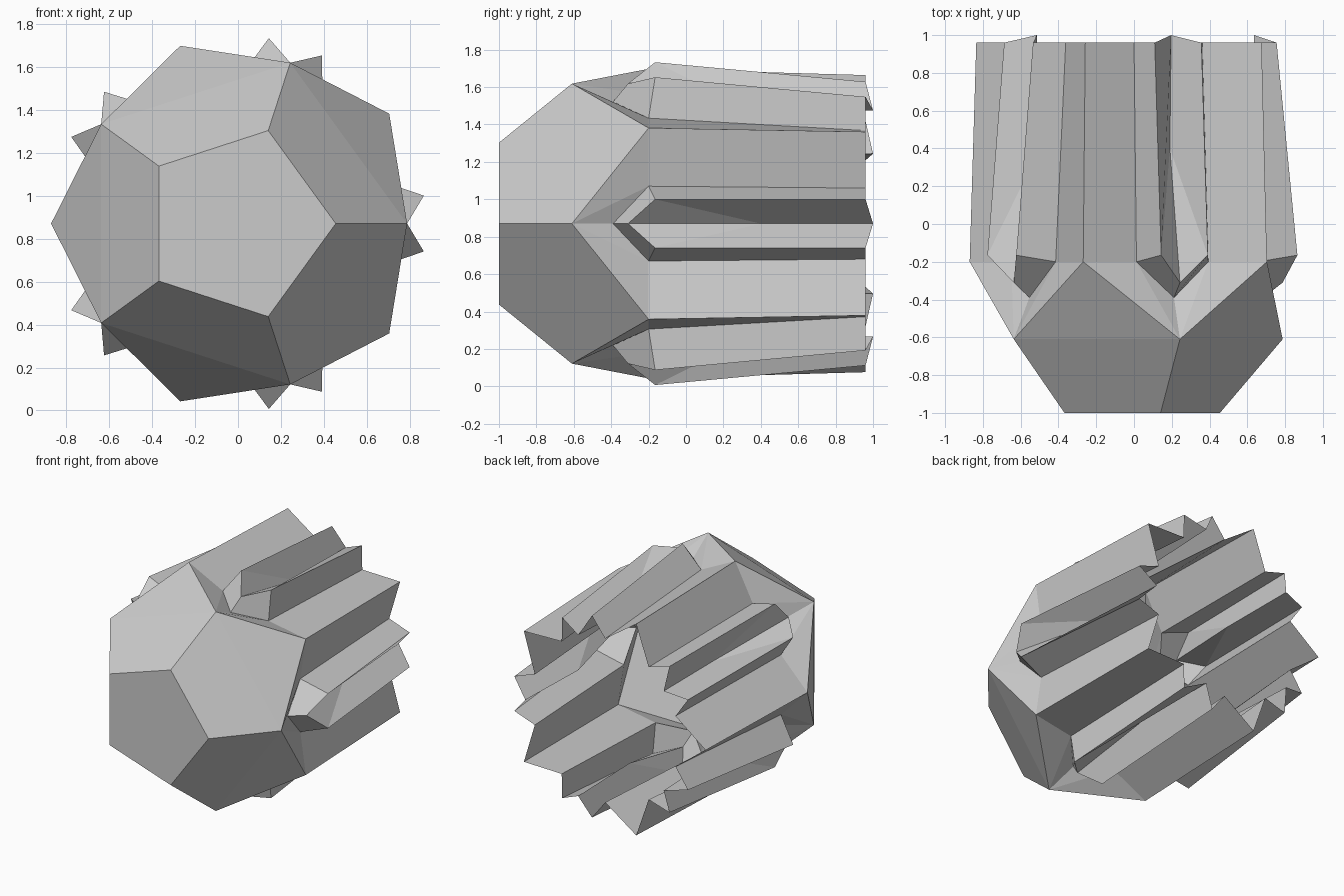
import bpy, bmesh, math

if "Cube" in bpy.data.objects:
    bpy.data.objects.remove(bpy.data.objects["Cube"])

CZ = 0.87          # height of the shell's axis, which runs along y
bm = bmesh.new()
cache = {}

def v(sector, along, out, side=0.0, half=0):
    """Vertex in a sector frame: y position, distance out and sideways offset."""
    a = math.radians(72 * sector + 36 * half)
    x = out * math.cos(a) - side * math.sin(a)
    z = out * math.sin(a) + side * math.cos(a) + CZ
    key = (round(x, 4), round(along, 4), round(z, 4))
    if key not in cache:
        cache[key] = bm.verts.new((x, along, z))
    return cache[key]

def front(k): return v(k, -1.0, 0.455)
def shoulder(k): return v(k, -0.61, 0.787)
def lobe(k, h): return v(k, -0.20, 0.87, 0, h)
def lobe_rim(k, h): return v(k, 0.96, 0.835, 0, h)

# Front pentagon
bm.faces.new([front(k) for k in range(5)])

for k in range(5):
    n = (k + 1) % 5
    # Sloping pentagonal side face, split along its slight crease
    bm.faces.new([front(k), front(n), shoulder(n), shoulder(k)])
    bm.faces.new([shoulder(k), shoulder(n), lobe(k, 1)])

    base = v(k, -0.39, 0.685)
    tip = v(k, -0.31, 0.787)
    groove = v(k, 0.40, 0.615)
    groove_rim = v(k, 1.0, 0.636)
    for s in (1, -1):
        valley = v(k, -0.20, 0.658, 0.20 * s)
        valley_rim = v(k, 0.96, 0.585, 0.19 * s)
        spike = v(k, -0.165, 0.865, 0.13 * s)
        spike_rim = v(k, 0.96, 0.755, 0.13 * s)
        # Recessed wall behind the shoulder
        bm.faces.new([shoulder(k), lobe(k, s), valley])
        bm.faces.new([shoulder(k), valley, base])
        # Front cap of the ridge
        bm.faces.new([base, valley, spike, tip])
        # Lobe flank, ridge flank and centre groove running back to the open rim
        bm.faces.new([lobe(k, s), lobe_rim(k, s), valley_rim, valley])
        bm.faces.new([valley, valley_rim, spike_rim, spike])
        bm.faces.new([tip, spike, groove])
        bm.faces.new([spike, spike_rim, groove_rim, groove])

bmesh.ops.recalc_face_normals(bm, faces=bm.faces)
# Make the front pentagon face outwards
bm.faces.ensure_lookup_table()
bm.normal_update()
if bm.faces[0].normal.y > 0:
    bmesh.ops.reverse_faces(bm, faces=bm.faces)

mesh = bpy.data.meshes.new("faceted_shell")
bm.to_mesh(mesh)
bm.free()
shell = bpy.data.objects.new("faceted_shell", mesh)
bpy.context.collection.objects.link(shell)
